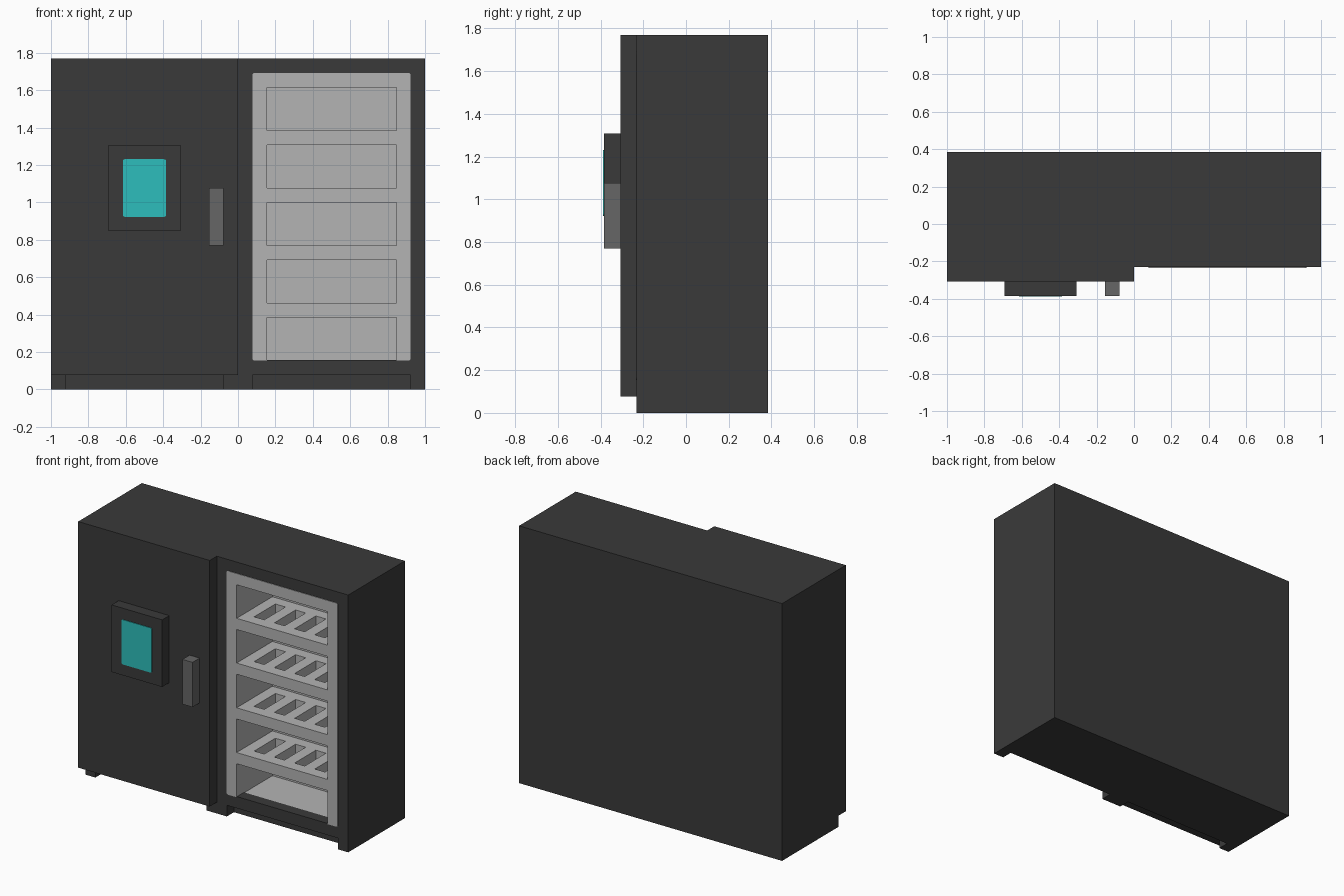
import bpy, bmesh, math
from mathutils import Matrix, Vector

U = 1 / 13          # grid module: the cabinet is 26 modules wide
THIN = 0.004

cube = bpy.data.objects.get("Cube")
if cube:
    bpy.data.objects.remove(cube, do_unlink=True)


def material(name, rgb):
    m = bpy.data.materials.new(name)
    m.use_nodes = True
    m.diffuse_color = (*rgb, 1)
    bsdf = next(n for n in m.node_tree.nodes if n.type == 'BSDF_PRINCIPLED')
    bsdf.inputs["Base Color"].default_value = (*rgb, 1)
    return m


DARK = material("dark grey", (0.042, 0.042, 0.042))
LIGHT = material("light grey", (0.456, 0.456, 0.456))
MID = material("mid grey", (0.133, 0.133, 0.133))
TEAL = material("teal", (0.027, 0.515, 0.503))


def finish(name, bm, *mats):
    me = bpy.data.meshes.new(name)
    bm.to_mesh(me)
    bm.free()
    ob = bpy.data.objects.new(name, me)
    bpy.context.scene.collection.objects.link(ob)
    for m in mats:
        me.materials.append(m)
    return ob


def boxes(name, spans, *mats):
    """Boxes given as (x0, x1, y0, y1, z0, z1) in modules."""
    bm = bmesh.new()
    for s in spans:
        lo, hi = Vector(s[0::2]) * U, Vector(s[1::2]) * U
        bmesh.ops.create_cube(bm, size=1, matrix=Matrix.Translation((lo + hi) / 2)
                              @ Matrix.Diagonal((*(hi - lo), 1)))
    return finish(name, bm, *mats)


def rounded_plate(name, x0, x1, z0, z1, y, mat, r=0.014):
    """Thin plate with rounded corners, standing just proud of the plane y."""
    bm = bmesh.new()
    pts = []
    corners = [(x1, z1, 0), (x0, z1, 90), (x0, z0, 180), (x1, z0, 270)]
    for cx, cz, start in corners:
        ox = cx * U + (-r if cx == x1 else r)
        oz = cz * U + (-r if cz == z1 else r)
        for k in range(4):
            a = math.radians(start + 30 * k)
            pts.append(bm.verts.new((ox + r * math.cos(a), y * U, oz + r * math.sin(a))))
    face = bm.faces.new(pts)
    ext = bmesh.ops.extrude_face_region(bm, geom=[face])
    moved = [v for v in ext["geom"] if isinstance(v, bmesh.types.BMVert)]
    bmesh.ops.translate(bm, verts=moved, vec=(0, -THIN, 0))
    bmesh.ops.recalc_face_normals(bm, faces=bm.faces)
    return finish(name, bm, mat)


def cut(ob, spans):
    """Subtract non-overlapping boxes from an object."""
    cutter = boxes("cutter", spans)
    cutter.hide_render = True
    mod = ob.modifiers.new("cut", 'BOOLEAN')
    mod.operation, mod.solver, mod.object = 'DIFFERENCE', 'EXACT', cutter
    bpy.context.view_layer.objects.active = ob
    bpy.ops.object.modifier_apply(modifier=mod.name)
    bpy.data.objects.remove(cutter, do_unlink=True)


# Cabinet body with toe recesses, five compartments and slotted shelves
levels = [2, 6, 10, 14, 18]
body = boxes("cabinet_body", [(-13, 13, -3, 5, 0, 23)], DARK, LIGHT)
toe = [(s, s + 11, -4, -2, -1, 1) for s in (-12, 1)]
cut(body, toe + [(2, 11, -4, 2, z, z + 3) for z in levels])
cut(body, [(x, x + 1, -2, 1, z - 1.2, z + 0.2)
           for z in levels[1:] for x in (3, 5, 7, 9)])

# Light lining on every face inside the display bay
for p in body.data.polygons:
    c = p.center / U
    inside = 1.9 < c.x < 11.1 and -2.98 < c.y < 2.1 and 1.9 < c.z < 21.1
    p.material_index = 1 if inside else 0

# Light face frame around the compartments
frame = rounded_plate("display_frame", 1, 12, 2, 22, -3, LIGHT)
cut(frame, [(2, 11, -4, -2, z if z > 2 else 1, z + 3) for z in levels])

# Dark sill at the front of the lowest compartment
boxes("display_sill", [(2, 11, -3, -2, 1.96, 2.04)], DARK)

# Door with control panel, screen and handle
boxes("door", [(-13, 0, -4, -3, 1, 23)], DARK)
boxes("control_panel", [(-9, -4, -5, -4, 11, 17)], DARK)
rounded_plate("screen", -8, -5, 12, 16, -5, TEAL, r=0.01)
boxes("door_handle", [(-2, -1, -5, -4, 10, 14)], MID)
